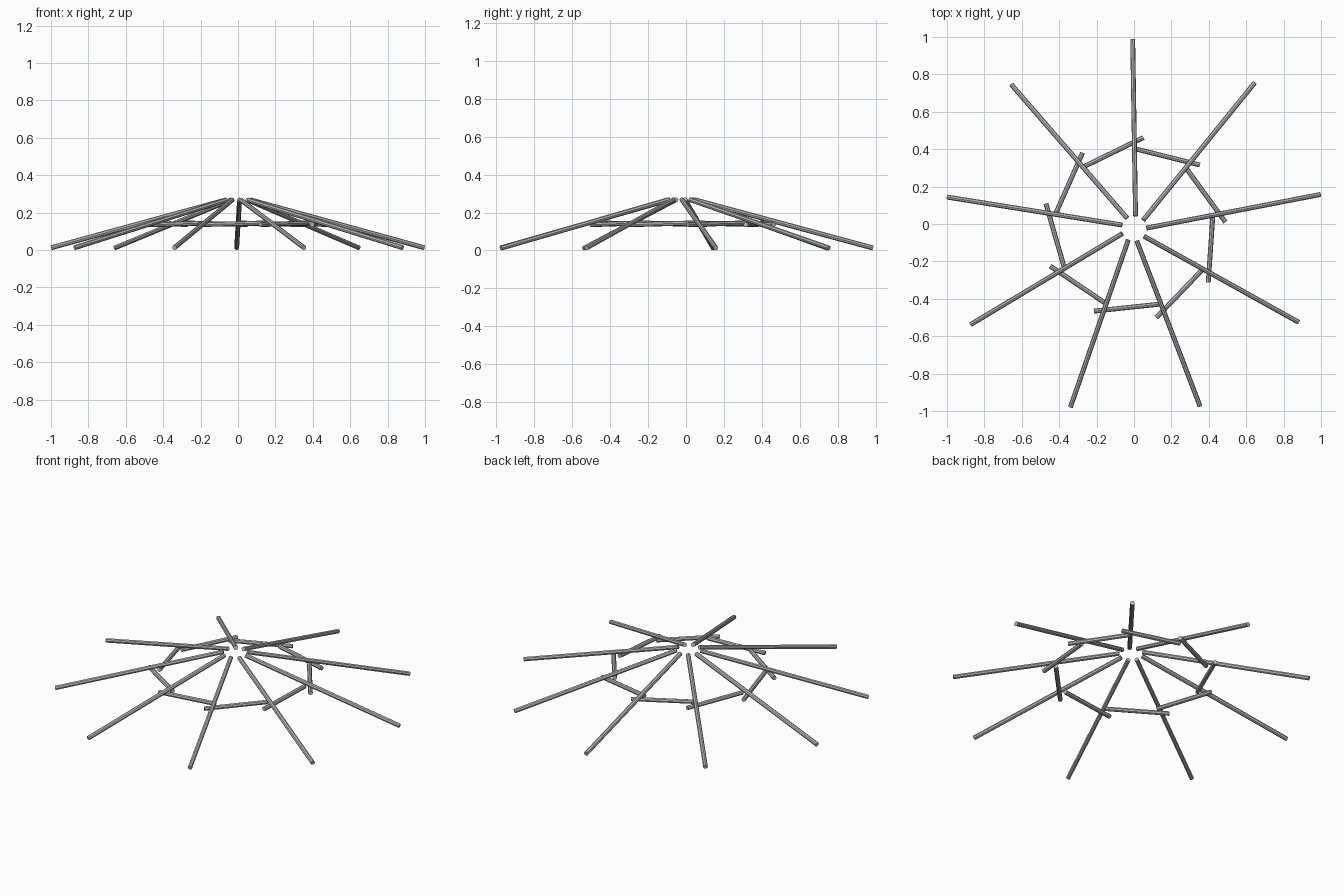
import bpy
from math import cos, sin, radians
from mathutils import Vector

cube = bpy.data.objects.get("Cube")
if cube:
    bpy.data.objects.remove(cube, do_unlink=True)

grey = bpy.data.materials.new("light grey")
grey.use_nodes = True
colour = (0.5, 0.5, 0.5, 1)
grey.diffuse_color = colour
grey.node_tree.nodes["Principled BSDF"].inputs["Base Color"].default_value = colour

COUNT = 9
CENTRE_Y = -0.025
ROD_RADIUS = 0.013


def polar(radius, degrees, z):
    a = radians(degrees)
    return Vector((radius * cos(a), radius * sin(a) + CENTRE_Y, z))


def rod(name, start, end):
    axis = end - start
    bpy.ops.mesh.primitive_cylinder_add(vertices=8, radius=ROD_RADIUS, depth=axis.length,
                                        location=(start + end) / 2)
    ob = bpy.context.object
    ob.name = name
    ob.rotation_mode = 'QUATERNION'
    ob.rotation_quaternion = axis.to_track_quat('Z', 'Y')
    ob.data.materials.append(grey)


for i in range(COUNT):
    turn = -i * 360 / COUNT
    # Sloping pole, leaning slightly past the centre
    rod(f"roof_pole_{i + 1}", polar(0.068, 83 + turn, 0.268),
        polar(1.012, 90.4 + turn, 0.013))
    # Tie bar tucked under two neighbouring poles
    rod(f"tie_bar_{i + 1}", polar(0.428, 89.8 + turn, 0.145),
        polar(0.49, 44.1 + turn, 0.136))
